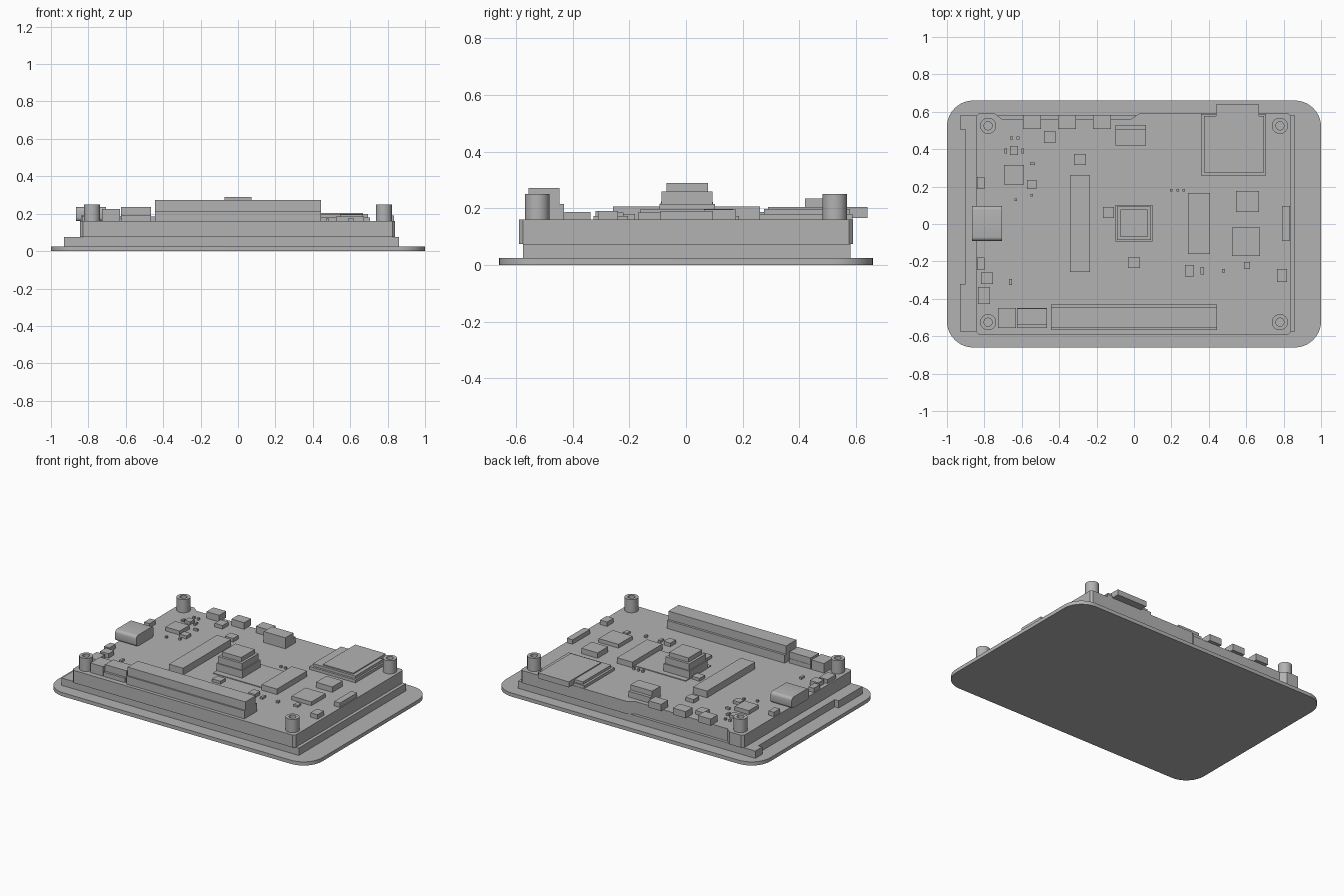
import bpy, bmesh, math

if "Cube" in bpy.data.objects:
    bpy.data.objects.remove(bpy.data.objects["Cube"])

grey = bpy.data.materials.new("plain_grey")
grey.use_nodes = True
grey.diffuse_color = (0.45, 0.45, 0.45, 1)
grey.node_tree.nodes["Principled BSDF"].inputs["Base Color"].default_value = (0.45, 0.45, 0.45, 1)

BOARD = 0.16  # height of the circuit board's upper face


def finish(name, bm):
    bmesh.ops.recalc_face_normals(bm, faces=bm.faces)
    mesh = bpy.data.meshes.new(name)
    bm.to_mesh(mesh)
    bm.free()
    mesh.materials.append(grey)
    obj = bpy.data.objects.new(name, mesh)
    bpy.context.collection.objects.link(obj)
    return obj


def smooth(obj):
    bpy.ops.object.select_all(action="DESELECT")
    obj.select_set(True)
    bpy.context.view_layer.objects.active = obj
    bpy.ops.object.shade_smooth_by_angle(angle=math.radians(35))


def slab(name, outline, z0, z1):
    """Extrude a flat outline between two heights."""
    bm = bmesh.new()
    face = bm.faces.new([bm.verts.new((x, y, z0)) for x, y in outline])
    new = bmesh.ops.extrude_face_region(bm, geom=[face])["geom"]
    bmesh.ops.translate(bm, vec=(0, 0, z1 - z0),
                        verts=[v for v in new if isinstance(v, bmesh.types.BMVert)])
    return finish(name, bm)


def box(name, x0, x1, y0, y1, top, bottom=BOARD):
    return slab(name, [(x0, y0), (x1, y0), (x1, y1), (x0, y1)], bottom, top)


def rounded(w, d, r, steps=10):
    """Outline of a rounded rectangle with half sizes w and d."""
    pts = []
    for i, (sx, sy) in enumerate([(1, 1), (-1, 1), (-1, -1), (1, -1)]):
        for k in range(steps + 1):
            a = math.pi / 2 * (i + k / steps)
            pts.append((sx * (w - r) + r * math.cos(a), sy * (d - r) + r * math.sin(a)))
    return pts


# Cover glass, display panel and circuit board
smooth(slab("cover_glass", rounded(1, 0.66, 0.14), 0, 0.025))
slab("display_panel", [(-0.93, -0.575), (0.862, -0.575), (0.862, 0.58), (-0.93, 0.58),
                       (-0.93, 0.505), (-0.9, 0.505), (-0.9, -0.32), (-0.93, -0.32)],
     0.025, 0.075)
c = 0.015
slab("circuit_board", [(-0.845 + c, -0.59), (0.84 - c, -0.59), (0.84, -0.59 + c),
                       (0.84, 0.59 - c), (0.84 - c, 0.59), (0.027, 0.59), (-0.016, 0.56),
                       (-0.705, 0.56), (-0.743, 0.59), (-0.845 + c, 0.59),
                       (-0.845, 0.59 - c), (-0.845, -0.59 + c)], 0.075, BOARD)


# Hollow standoffs in the corners
def standoff(name, x, y, sides=32):
    bm = bmesh.new()
    profile = [(0.043, BOARD), (0.043, 0.25), (0.022, 0.25), (0.022, BOARD)]
    rings = []
    for k in range(sides):
        a = 2 * math.pi * k / sides
        rings.append([bm.verts.new((x + r * math.cos(a), y + r * math.sin(a), z))
                      for r, z in profile])
    for k in range(sides):
        p, q = rings[k], rings[(k + 1) % sides]
        for j in range(4):
            bm.faces.new((p[j], q[j], q[(j + 1) % 4], p[(j + 1) % 4]))
    smooth(finish(name, bm))


for sx, side in ((1, "left"), (-1, "right")):
    for sy, end in ((1, "back"), (-1, "front")):
        standoff(f"standoff_{end}_{side}", sx * 0.78, sy * 0.525)

# Long pin header with stepped top
box("header_body", -0.445, 0.445, -0.567, -0.43, 0.215)
box("header_top", -0.445, 0.445, -0.556, -0.446, 0.272, 0.215)

# Small sockets beside the header
box("front_socket", -0.727, -0.632, -0.556, -0.45, 0.225)
box("front_plug_base", -0.626, -0.465, -0.556, -0.45, 0.19)
box("front_plug", -0.626, -0.465, -0.54, -0.452, 0.235, 0.19)

# Side port with rounded shell
port = box("side_port", -0.866, -0.706, -0.09, 0.096, 0.235)
bm = bmesh.new()
bm.from_mesh(port.data)
edges = [e for e in bm.edges if abs(e.verts[0].co.x - e.verts[1].co.x) > 0.1]
bmesh.ops.bevel(bm, geom=edges, offset=0.02, segments=4, affect="EDGES", profile=0.5)
bm.to_mesh(port.data)
bm.free()
smooth(port)

# Buttons and connector along the back edge
for i, x in enumerate((-0.546, -0.357, -0.172)):
    box(f"back_button_{i + 1}", x - 0.048, x + 0.048, 0.508, 0.583, 0.205)
box("back_connector_base", -0.1, 0.064, 0.42, 0.53, 0.2)
box("back_connector", -0.1, 0.064, 0.42, 0.508, 0.235, 0.2)

# Memory card in its socket
box("card_socket_base", 0.358, 0.706, 0.26, 0.588, 0.18)
box("card_socket_cover", 0.374, 0.694, 0.275, 0.578, 0.198, 0.18)
box("memory_card", 0.438, 0.668, 0.29, 0.64, 0.205, 0.167)

# Central stacked processor with its carrier and neighbouring blocks
box("carrier_plate", -0.096, 0.29, -0.134, 0.14, 0.165)
for name, h, z0, z1 in (("stack_base", 0.098, BOARD, 0.215),
                        ("stack_middle", 0.09, 0.215, 0.26),
                        ("stack_top", 0.073, 0.26, 0.29)):
    box(name, -h, h, 0.004 - h, 0.004 + h, z1, z0)
box("carrier_socket", 0.29, 0.406, -0.16, 0.166, 0.198)
box("long_block", -0.342, -0.235, -0.257, 0.262, 0.206)

# Chips: x range, y range, top
chips = [
    (0.545, 0.668, 0.064, 0.176, 0.197), (0.524, 0.674, -0.17, -0.02, 0.186),
    (-0.695, -0.588, 0.21, 0.315, 0.187), (-0.663, -0.62, 0.37, 0.417, 0.18),
    (-0.48, -0.42, 0.433, 0.497, 0.185), (-0.32, -0.257, 0.315, 0.374, 0.185),
    (-0.166, -0.107, 0.032, 0.09, 0.18), (-0.032, 0.032, -0.235, -0.18, 0.18),
    (0.273, 0.322, -0.28, -0.22, 0.185), (0.765, 0.818, -0.31, -0.24, 0.19),
    (-0.572, -0.52, 0.187, 0.235, 0.18),
]
for i, chip in enumerate(chips):
    box(f"chip_{i + 1}", *chip)

# Parts along the side edges
box("left_edge_connector", 0.79, 0.834, -0.09, 0.096, 0.19)
box("right_edge_part_back", -0.84, -0.8, 0.187, 0.25, 0.19)
box("right_edge_part_front", -0.84, -0.8, -0.246, -0.18, 0.19)
box("right_edge_chip", -0.818, -0.754, -0.32, -0.26, 0.19)
box("right_edge_socket", -0.834, -0.77, -0.428, -0.337, 0.187)

# Tiny surface parts: centre and half sizes
tiny = [
    (-0.655, 0.46, 0.007, 0.007), (-0.62, 0.46, 0.007, 0.007),
    (-0.686, 0.39, 0.007, 0.014), (-0.594, 0.39, 0.007, 0.014),
    (-0.543, 0.323, 0.014, 0.007), (-0.546, 0.154, 0.007, 0.007),
    (-0.632, 0.13, 0.007, 0.007), (-0.66, -0.31, 0.008, 0.016),
    (0.365, -0.25, 0.009, 0.019), (0.478, -0.25, 0.008, 0.01),
    (0.604, -0.222, 0.015, 0.018),
] + [(x, 0.18, 0.007, 0.007) for x in (0.2, 0.233, 0.267)]
for i, (x, y, w, d) in enumerate(tiny):
    box(f"tiny_part_{i + 1}", x - w, x + w, y - d, y + d, 0.174)
